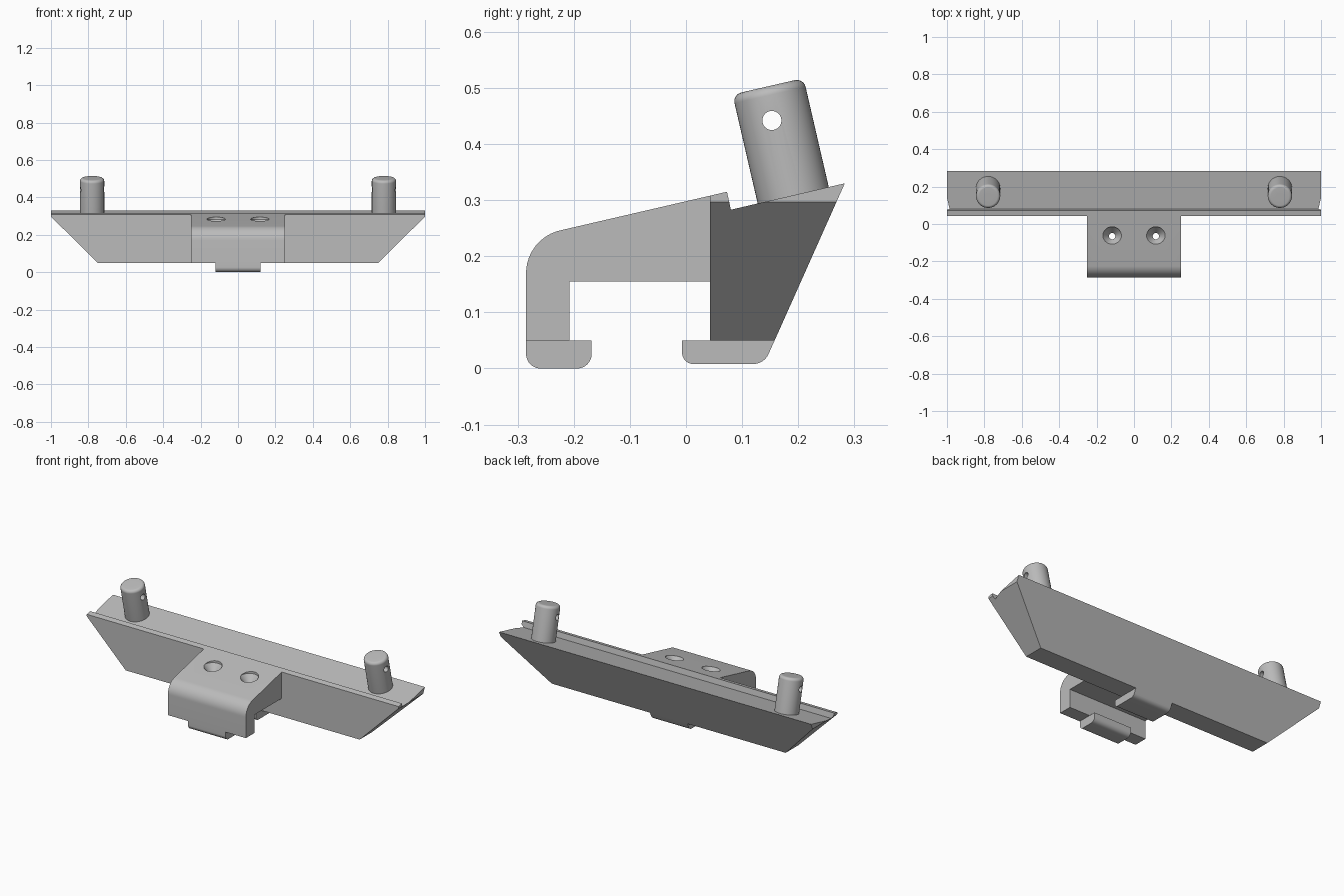
import bpy
import bmesh
from math import tan, sin, radians
from mathutils import Vector, Matrix

if "Cube" in bpy.data.objects:
    bpy.data.objects.remove(bpy.data.objects["Cube"])

TILT = radians(13)      # slope of the top surfaces

grey = bpy.data.materials.new("plain_grey")
grey.use_nodes = True
grey.diffuse_color = (0.5, 0.5, 0.5, 1)
grey.node_tree.nodes["Principled BSDF"].inputs["Base Color"].default_value = (0.5, 0.5, 0.5, 1)


def make_object(name, bm):
    bmesh.ops.recalc_face_normals(bm, faces=bm.faces)
    mesh = bpy.data.meshes.new(name)
    bm.to_mesh(mesh)
    bm.free()
    mesh.materials.append(grey)
    obj = bpy.data.objects.new(name, mesh)
    bpy.context.collection.objects.link(obj)
    return obj


def rounded(corners, steps=10):
    """Outline from (y, z, radius) corners with filleted corners."""
    out = []
    for i, (y, z, r) in enumerate(corners):
        p = Vector((y, z))
        if not r:
            out.append(p)
            continue
        a = (Vector(corners[i - 1][:2]) - p).normalized()
        b = (Vector(corners[(i + 1) % len(corners)][:2]) - p).normalized()
        half = a.angle(b) / 2
        centre = p + (a + b).normalized() * r / sin(half)
        start = p + a * r / tan(half) - centre
        end = p + b * r / tan(half) - centre
        for k in range(steps + 1):
            t = k / steps
            d = start.lerp(end, t).normalized()
            out.append(centre + d * r)
    return out


def prism(corners, half_width):
    """Extrude a side outline across x."""
    bm = bmesh.new()
    face = bm.faces.new([bm.verts.new((-half_width, p.x, p.y)) for p in rounded(corners)])
    new = bmesh.ops.extrude_face_region(bm, geom=[face])["geom"]
    bmesh.ops.translate(bm, vec=(2 * half_width, 0, 0),
                        verts=[v for v in new if isinstance(v, bmesh.types.BMVert)])
    return bm


def lathe(profile, matrix, segments=48):
    """Closed solid of revolution from (radius, height) points."""
    bm = bmesh.new()
    rings = []
    for r, h in profile:
        rings.append([bm.verts.new(matrix @ (Matrix.Rotation(radians(360 * k / segments), 4, "Z")
                                             @ Vector((r, 0, h)))) for k in range(segments)])
    for lo, hi in zip(rings, rings[1:]):
        for k in range(segments):
            n = (k + 1) % segments
            bm.faces.new((lo[k], lo[n], hi[n], hi[k]))
    bm.faces.new(rings[0])
    bm.faces.new(rings[-1])
    return bm


def cut(obj, cutter):
    mod = obj.modifiers.new("cut", "BOOLEAN")
    mod.operation = "DIFFERENCE"
    mod.solver = "EXACT"
    mod.object = cutter
    bpy.context.view_layer.objects.active = obj
    bpy.ops.object.modifier_apply(modifier=mod.name)
    bpy.data.objects.remove(cutter)


def smooth(obj):
    bpy.ops.object.select_all(action="DESELECT")
    obj.select_set(True)
    bpy.context.view_layer.objects.active = obj
    bpy.ops.object.shade_smooth_by_angle(angle=radians(25))


# Long rail with a raised front lip and slanted ends
bm = prism([(0.043, 0.05, 0), (0.158, 0.05, 0), (0.283, 0.33, 0),
            (0.08, 0.283, 0), (0.073, 0.315, 0), (0.043, 0.308, 0)], 1.0)
for side in (-1, 1):
    cut_geom = bm.verts[:] + bm.edges[:] + bm.faces[:]
    res = bmesh.ops.bisect_plane(bm, geom=cut_geom, plane_co=(side * 0.75, 0, 0.05),
                                 plane_no=(side * 0.247, 0, -0.25), clear_outer=True)
    bmesh.ops.holes_fill(bm, edges=[e for e in bm.edges if e.is_boundary], sides=0)
make_object("rail", bm)

# Hook arm reaching forward
arm = make_object("hook_arm", prism(
    [(-0.285, 0.05, 0), (-0.285, 0.232, 0.078), (0.043, 0.308, 0),
     (0.043, 0.155, 0), (-0.208, 0.155, 0), (-0.208, 0.05, 0)], 0.25))

# Countersunk screw holes through the arm
for x in (-0.117, 0.117):
    cutter = lathe([(0.017, 0.1), (0.017, 0.24), (0.05, 0.282), (0.05, 0.35)],
                   Matrix.Translation((x, -0.065, 0)))
    cut(arm, make_object("screw_hole_cutter", cutter))
smooth(arm)

# Jaws under the arm and under the rail
smooth(make_object("front_jaw", prism(
    [(-0.285, 0.05, 0), (-0.168, 0.05, 0), (-0.168, 0, 0.026), (-0.285, 0, 0.026)], 0.12)))
smooth(make_object("rear_jaw", prism(
    [(-0.007, 0.05, 0), (0.158, 0.05, 0), (0.139, 0.008, 0.03), (-0.007, 0.008, 0.02)], 0.12)))

# Tilted pegs with a cross hole
for name, x in (("right_peg", -0.78), ("left_peg", 0.78)):
    frame = Matrix.Translation((x, 0.191, 0.309)) @ Matrix.Rotation(TILT, 4, "X")
    edge = [(p.x, p.y) for p in rounded([(0.065, -0.01, 0), (0.065, 0.199, 0.016),
                                         (0.02, 0.199, 0)], 6)]
    peg = make_object(name, lathe(edge, frame))
    across = Matrix.Translation((x, 0.153, 0.442)) @ Matrix.Rotation(radians(90), 4, "Y")
    cut(peg, make_object("pin_hole_cutter", lathe([(0.017, -0.1), (0.017, 0.1)], across, 32)))
    smooth(peg)
